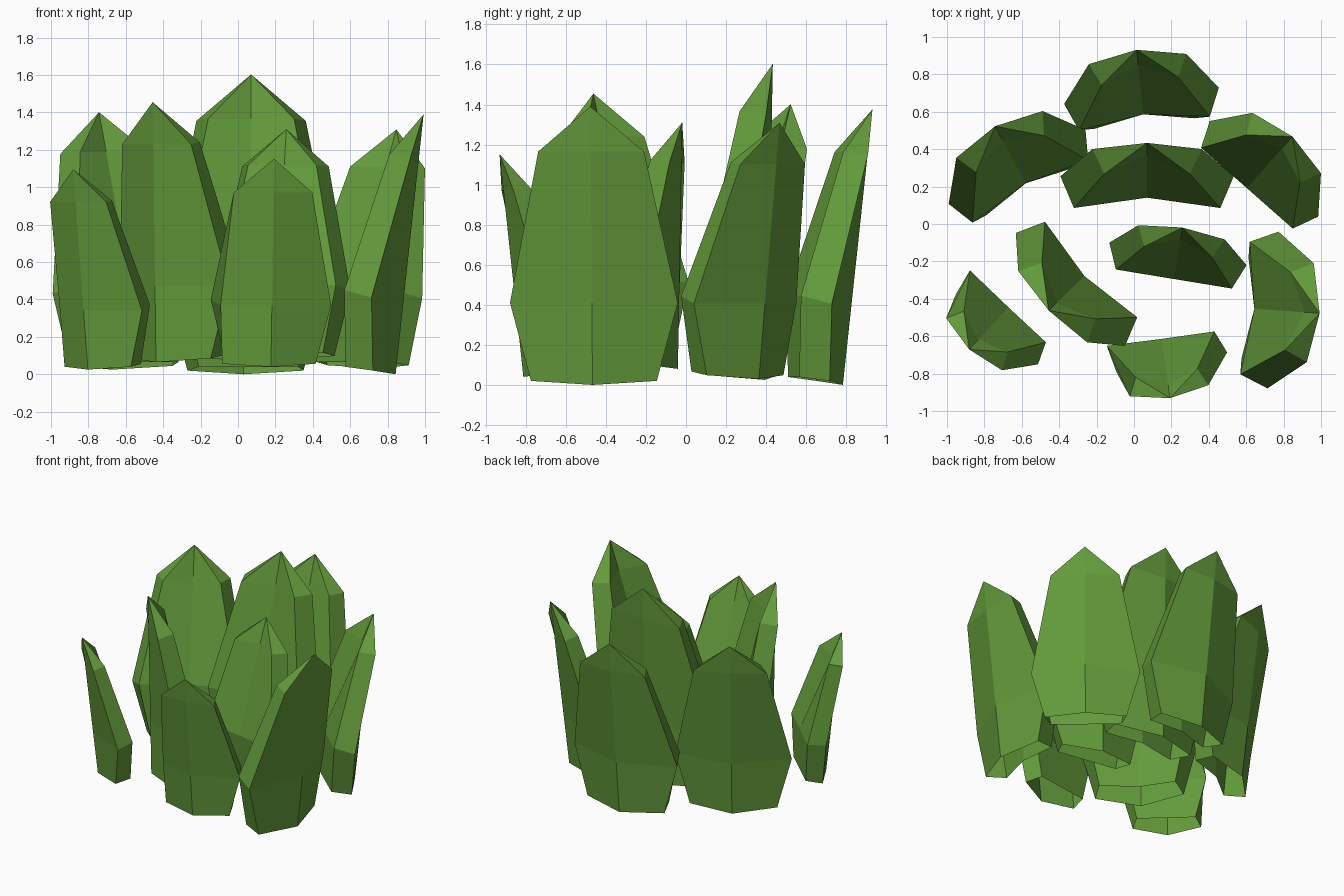
import bpy, bmesh
from math import radians, cos, sin

cube = bpy.data.objects.get("Cube")
if cube:
    bpy.data.objects.remove(cube, do_unlink=True)

# Single leaf green
green = bpy.data.materials.new("leaf_green")
green.use_nodes = True
color = (0.125, 0.325, 0.043, 1)
green.diffuse_color = color
bsdf = green.node_tree.nodes["Principled BSDF"]
bsdf.inputs["Base Color"].default_value = color
bsdf.inputs["Roughness"].default_value = 0.9

TIP = (0, 0.25, 1.39)
PIVOT = 0.41  # height of the widest row


def ring(outer_side, outer_mid, inner_side, inner_mid):
    """Six points (sideways, outward, up) around a leaf, from half of it."""
    mirror = lambda p: (-p[0], p[1], p[2])
    return [outer_side, outer_mid, mirror(outer_side),
            mirror(inner_side), inner_mid, inner_side]


def leaf(name, x, y, z, yaw, scale, lean=0.0, flat=False, pinched=False):
    # Flat leaves have a straight inner face, the others a hollow one
    inner = -0.15 if flat else -0.10
    # The outer spine runs straight from the foot to the tip
    spine = lambda up: (0, 0.1 + 0.15 * up / TIP[2], up)
    rows = [
        ring((0.315, 0, 0.02), spine(0), (0.27, -0.15, 0.04), (0, inner, 0.04)),
        ring((0.42, 0, 0.41), spine(0.41), (0.355, -0.15, 0.45), (0, inner, 0.45)),
        ring((0.265, 0.2, 1.165), spine(1.165), (0.208, 0.08, 1.175),
             (0, inner + (0.25 - inner) * 0.77, 1.175)),
    ]
    if pinched:  # one edge is tucked in
        rows[1][2] = (-0.33, 0.03, 0.41)
        rows[1][3] = (-0.37, -0.155, 0.45)
    c, s = cos(radians(yaw)), sin(radians(yaw))
    bm = bmesh.new()

    def place(p):
        side, out, up = p
        out -= lean * (up - PIVOT)
        return bm.verts.new((x + scale * (out * c - side * s),
                             y + scale * (out * s + side * c),
                             z + scale * up))

    # Walls and tip; the foot is open
    rings = [[place(p) for p in row] for row in rows]
    tip = place(TIP)
    for i in range(6):
        j = (i + 1) % 6
        for low, high in zip(rings, rings[1:]):
            bm.faces.new((low[j], low[i], high[i], high[j]))
        bm.faces.new((rings[-1][j], rings[-1][i], tip))
    mesh = bpy.data.meshes.new(name)
    bm.to_mesh(mesh)
    bm.free()
    mesh.materials.append(green)
    obj = bpy.data.objects.new(name, mesh)
    bpy.context.collection.objects.link(obj)


# Inner leaves stand more upright
leaf("inner_leaf_back", 0.07, 0.255, 0.07, 90, 1.103, lean=0.09)
leaf("inner_leaf_right", -0.34, -0.35, 0.065, 224, 1.0, lean=0.09)
leaf("inner_leaf_front", 0.235, -0.16, 0.08, 80.7, 0.885, lean=0.09, flat=True)

# Outer ring of leaves
leaf("outer_leaf_back", 0.04, 0.685, 0, 96, 0.99)
leaf("outer_leaf_back_right", -0.625, 0.305, 0.025, 118.4, 0.99)
leaf("outer_leaf_back_left", 0.695, 0.295, 0.03, 48.6, 0.92, flat=True)
leaf("outer_leaf_left", 0.743, -0.46, 0, -4, 1.0)
leaf("outer_leaf_front_right", -0.75, -0.53, 0.025, 227, 0.77, flat=True, pinched=True)
leaf("outer_leaf_front", 0.165, -0.733, 0.04, -82, 0.8, flat=True, pinched=True)
